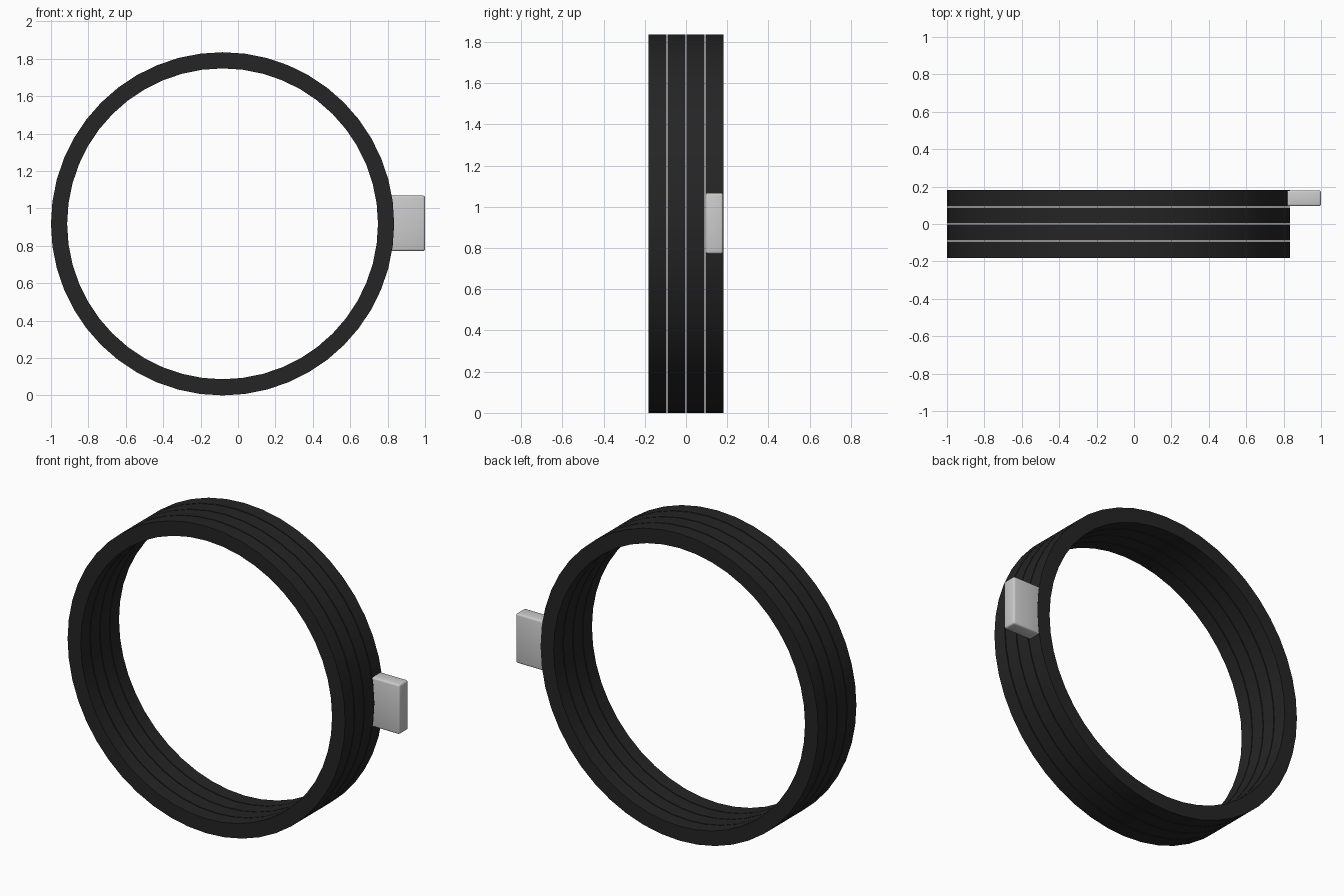
import bpy, bmesh, math

if "Cube" in bpy.data.objects:
    bpy.data.objects.remove(bpy.data.objects["Cube"])

CX, CZ = -0.0825, 0.9175        # ring centre
R_OUT, R_IN = 0.9175, 0.831
SIDES = 48
PITCH, WIDTH = 0.0918, 0.0862   # spacing and width of the bands

dark = bpy.data.materials.new("dark_rubber")
dark.diffuse_color = (0.018, 0.018, 0.019, 1)
dark.use_nodes = True
dark.node_tree.nodes["Principled BSDF"].inputs["Base Color"].default_value = dark.diffuse_color


def finish(bm, name, mat=None):
    bmesh.ops.recalc_face_normals(bm, faces=bm.faces)
    me = bpy.data.meshes.new(name)
    bm.to_mesh(me)
    bm.free()
    ob = bpy.data.objects.new(name, me)
    bpy.context.collection.objects.link(ob)
    if mat:
        me.materials.append(mat)
    bpy.ops.object.select_all(action='DESELECT')
    ob.select_set(True)
    bpy.context.view_layer.objects.active = ob
    bpy.ops.object.shade_smooth_by_angle(angle=math.radians(30))
    return ob


def band(name, y):
    # rectangular section swept around the y axis
    bm = bmesh.new()
    section = [(R_IN, -1), (R_OUT, -1), (R_OUT, 1), (R_IN, 1)]
    rows = []
    for i in range(SIDES):
        a = 2 * math.pi * i / SIDES
        rows.append([bm.verts.new((CX + r * math.cos(a), y + s * WIDTH / 2,
                                   CZ + r * math.sin(a))) for r, s in section])
    for i in range(SIDES):
        p, q = rows[i], rows[(i + 1) % SIDES]
        for j in range(4):
            k = (j + 1) % 4
            bm.faces.new((p[j], p[k], q[k], q[j]))
    return finish(bm, name, dark)


# four bands with thin open gaps between them
for n in range(4):
    band(f"ring_band_{n + 1}", (n - 1.5) * PITCH)

# side tab on the rearmost band
bm = bmesh.new()
bmesh.ops.create_cube(bm, size=1)
for v in bm.verts:
    v.co = (0.9 + v.co.x * 0.2, 1.5 * PITCH + v.co.y * (WIDTH - 0.001), 0.92 + v.co.z * 0.296)
bmesh.ops.bevel(bm, geom=bm.edges[:], offset=0.011, segments=3, profile=0.5, affect='EDGES')
finish(bm, "side_tab")
